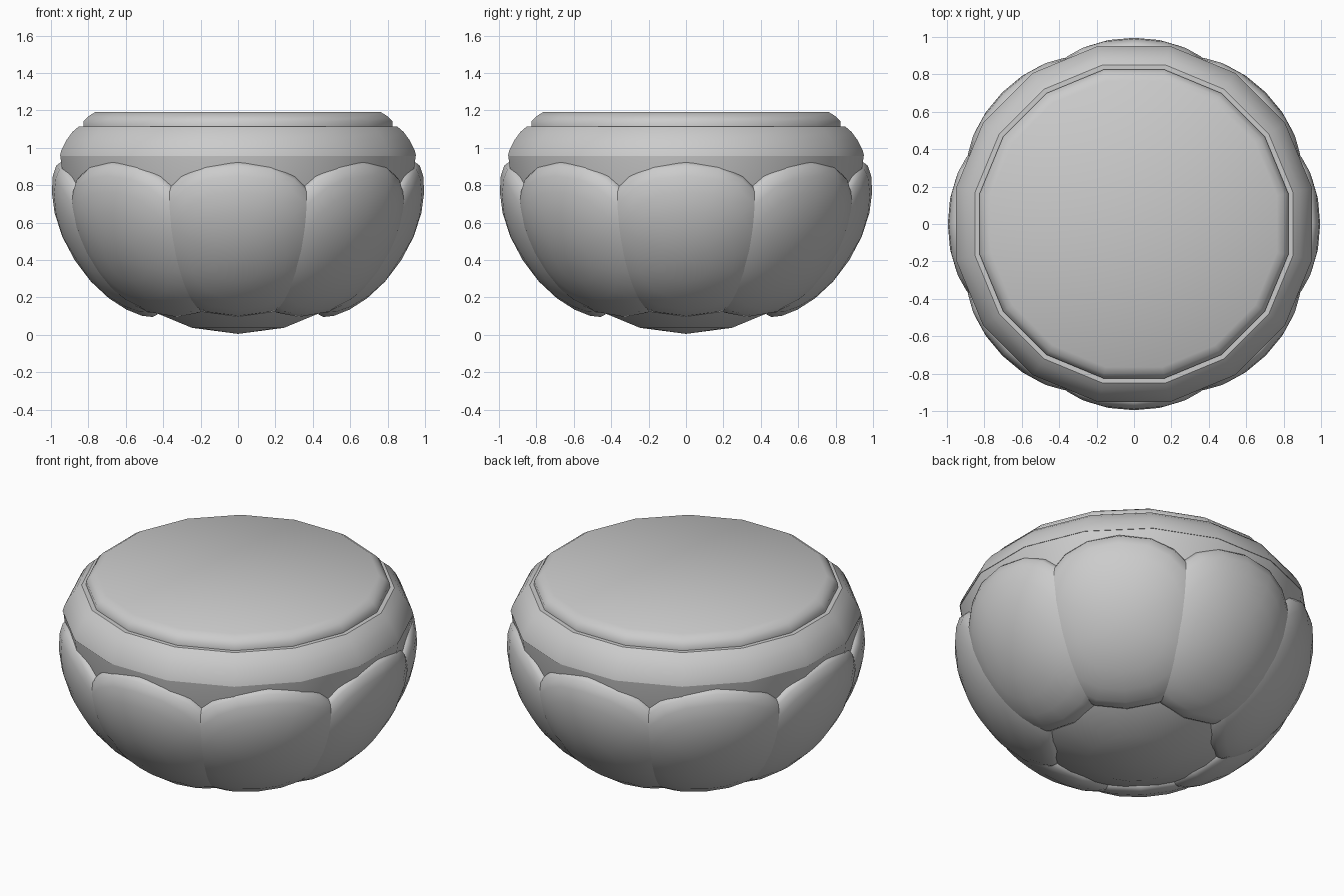
import bpy, bmesh, math
from mathutils import Vector, Matrix

if "Cube" in bpy.data.objects:
    bpy.data.objects.remove(bpy.data.objects["Cube"])

R = 0.95            # bowl radius, measured to the flats
CZ = 0.955          # height of the bowl's widest ring
SIDES = 16

stone = bpy.data.materials.new("grey stone")
stone.diffuse_color = (0.6, 0.6, 0.6, 1)
stone.use_nodes = True
stone.node_tree.nodes["Principled BSDF"].inputs["Base Color"].default_value = stone.diffuse_color


def finish(name, bm, angle):
    bmesh.ops.recalc_face_normals(bm, faces=bm.faces)
    mesh = bpy.data.meshes.new(name)
    bm.to_mesh(mesh)
    bm.free()
    mesh.materials.append(stone)
    ob = bpy.data.objects.new(name, mesh)
    bpy.context.collection.objects.link(ob)
    bpy.ops.object.select_all(action='DESELECT')
    ob.select_set(True)
    bpy.context.view_layer.objects.active = ob
    bpy.ops.object.shade_smooth_by_angle(angle=math.radians(angle))
    return ob


def turned(name, profile, angle):
    """Sixteen-sided turned part; profile radii are measured to the flats."""
    bm = bmesh.new()
    rings = []
    for r, z in profile:
        if r == 0:
            rings.append([bm.verts.new((0, 0, z))] * SIDES)
            continue
        k = r / math.cos(math.pi / SIDES)
        rings.append([bm.verts.new((k * math.cos(a), k * math.sin(a), z))
                      for a in ((i + 0.5) * 2 * math.pi / SIDES for i in range(SIDES))])
    for lo, hi in zip(rings, rings[1:]):
        for i in range(SIDES):
            j = (i + 1) % SIDES
            quad = [lo[i], lo[j], hi[j], hi[i]]
            bm.faces.new(list(dict.fromkeys(quad)))
    return finish(name, bm, angle)


# Half-round bowl
bowl = [(R * math.sin(math.radians(t)), CZ - R * math.cos(math.radians(t)))
        for t in range(15, 91, 15)]
turned("bowl", [(0, 0.005)] + bowl + [(0, CZ)], 50)

# Rounded rim and the seat plate on top
turned("rim", [(0, 0.955), (0.953, 0.955), (0.945, 0.985), (0.918, 1.04), (0.885, 1.085),
               (0.85, 1.115), (0, 1.115)], 35)
turned("top_plate", [(0, 1.11), (0.825, 1.11), (0.825, 1.142), (0.80, 1.168),
                     (0.765, 1.19), (0, 1.19)], 50)


# Domed petals wrapped round the bowl
def petal(name, turn):
    mid, half_len, half_wid, thick, power = 57.5, 30.5, 29, 0.085, 2.4
    spokes, steps = 20, 6
    spin = Matrix.Rotation(turn, 3, 'Z')
    bm = bmesh.new()

    def point(rho, a, lift):
        c, s = math.cos(a), math.sin(a)
        u = math.copysign(abs(c) ** (2 / power), c) * rho
        v = math.copysign(abs(s) ** (2 / power), s) * rho
        el = math.radians(mid + half_len * u)
        az = math.radians(half_wid * v)
        d = Vector((math.sin(az), -math.cos(az) * math.sin(el), -math.cos(az) * math.cos(el)))
        return bm.verts.new(spin @ (d * (R + lift) + Vector((0, 0, CZ))))

    rings = []
    for k in range(1, steps + 1):
        rho = math.sin(k / steps * math.pi / 2)
        lift = thick * math.sqrt(max(0, 1 - rho ** power))
        rings.append([point(rho, i * 2 * math.pi / spokes, lift) for i in range(spokes)])
    # Hidden skirt sinking into the bowl
    rings.append([point(1, i * 2 * math.pi / spokes, -0.04) for i in range(spokes)])
    centre = point(0, 0, thick)
    for i in range(spokes):
        j = (i + 1) % spokes
        bm.faces.new((centre, rings[0][i], rings[0][j]))
        for lo, hi in zip(rings, rings[1:]):
            bm.faces.new((lo[i], hi[i], hi[j], lo[j]))
    bm.faces.new(rings[-1])
    finish(name, bm, 60)


for n in range(8):
    petal(f"petal_{n + 1}", n * math.pi / 4)
